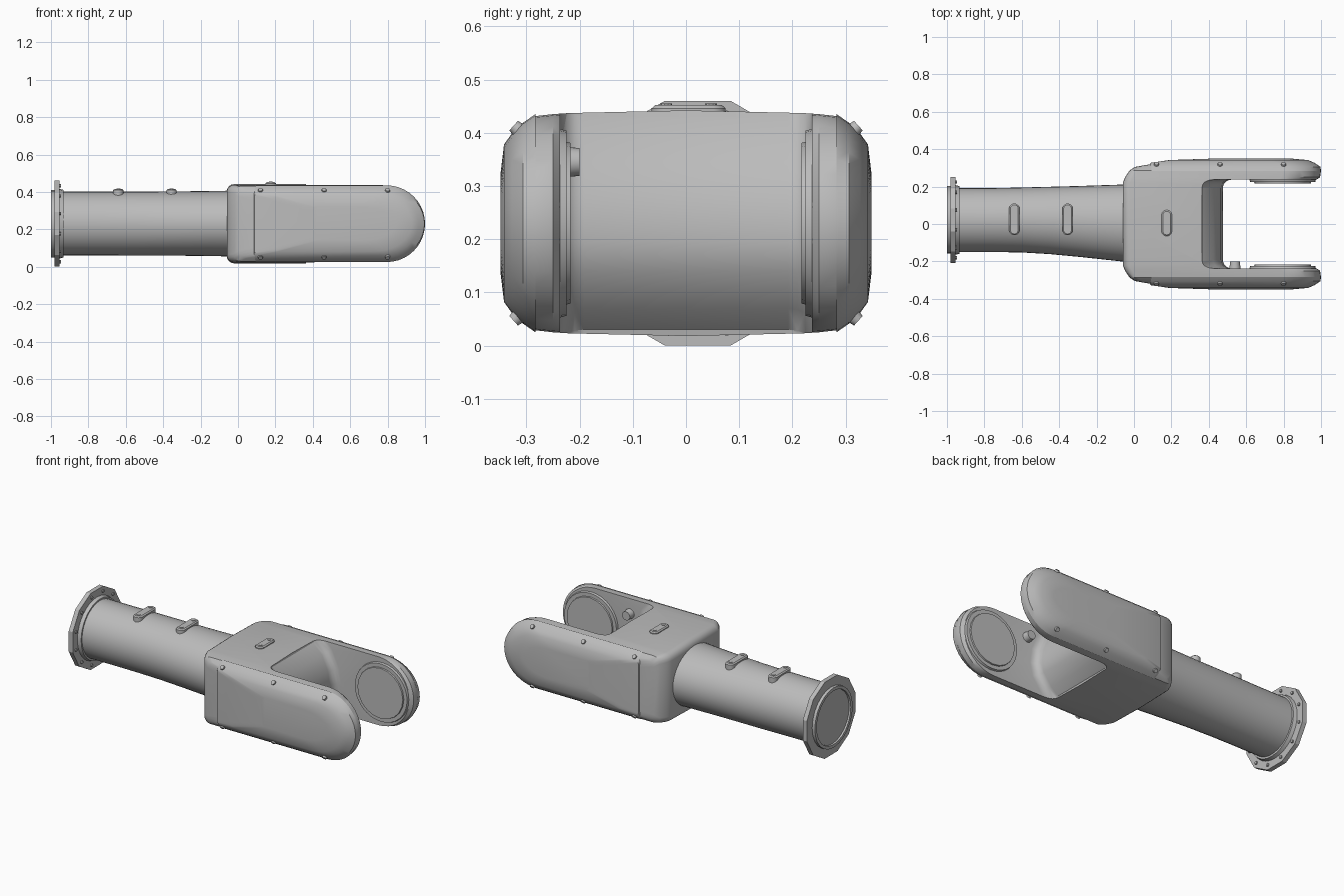
import bpy, bmesh, math
from mathutils import Vector, Matrix

if "Cube" in bpy.data.objects:
    bpy.data.objects.remove(bpy.data.objects["Cube"], do_unlink=True)

grey = bpy.data.materials.new("light grey metal")
grey.use_nodes = True
COLOUR = (0.5, 0.5, 0.5, 1)
grey.diffuse_color = COLOUR
grey.node_tree.nodes["Principled BSDF"].inputs["Base Color"].default_value = COLOUR

MID_Z = 0.23      # height of the long axis
TUBE_Y = 0.022    # sideways offset of the tube axis


def finish(bm, name, angle=35):
    bmesh.ops.recalc_face_normals(bm, faces=bm.faces)
    mesh = bpy.data.meshes.new(name)
    bm.to_mesh(mesh)
    bm.free()
    mesh.materials.append(grey)
    obj = bpy.data.objects.new(name, mesh)
    bpy.context.collection.objects.link(obj)
    if angle:
        smooth(obj, angle)
    return obj


def smooth(obj, angle):
    bpy.ops.object.select_all(action="DESELECT")
    obj.select_set(True)
    bpy.context.view_layer.objects.active = obj
    bpy.ops.object.shade_smooth_by_angle(angle=math.radians(angle))


def loft(name, rings, angle=35):
    """Skin a list of equal-length point rings and cap both ends."""
    bm = bmesh.new()
    rows = [[bm.verts.new(p) for p in ring] for ring in rings]
    n = len(rows[0])
    for a, b in zip(rows, rows[1:]):
        for i in range(n):
            j = (i + 1) % n
            bm.faces.new((a[i], a[j], b[j], b[i]))
    bm.faces.new(rows[0])
    bm.faces.new(rows[-1])
    return finish(bm, name, angle)


def disc(name, centre, axis, radius, depth, sides=24, bevel=0.0):
    """Cylinder centred on a point and pointing along an axis."""
    turn = Vector(axis).to_track_quat("Z", "Y").to_matrix().to_4x4()
    bm = bmesh.new()
    bmesh.ops.create_cone(bm, cap_ends=True, segments=sides, radius1=radius,
                          radius2=radius - bevel, depth=depth,
                          matrix=Matrix.Translation(centre) @ turn)
    return finish(bm, name)


def circle_x(x, y, z, ry, rz, sides, phase=0.0):
    angles = [2 * math.pi * (i + phase) / sides for i in range(sides)]
    return [(x, y + ry * math.cos(a), z + rz * math.sin(a)) for a in angles]


def side_outline(y, xl, xr, h, corner, steps=20):
    """Side outline: small corners at the rear, half ellipse at the tip."""
    cx = xr - 0.205
    pts = []
    for i in range(steps + 1):
        a = -math.pi / 2 + math.pi * i / steps
        pts.append((cx + (xr - cx) * math.cos(a), y, MID_Z + h * math.sin(a)))
    for start, sign in ((math.pi / 2, 1), (math.pi, -1)):
        for i in range(5):
            a = start + math.pi / 2 * i / 4
            pts.append((xl + corner + corner * math.cos(a), y,
                        MID_Z + sign * (h - corner) + corner * math.sin(a)))
    return pts


# Tube: round at the flange, widening into the fork
tube_stations = [(-0.96, -0.15, 0.192, 0.17), (-0.75, -0.15, 0.192, 0.17),
                 (-0.6, -0.152, 0.195, 0.171), (-0.45, -0.161, 0.199, 0.171),
                 (-0.3, -0.175, 0.203, 0.172), (-0.15, -0.191, 0.208, 0.174),
                 (-0.02, -0.205, 0.212, 0.176)]
loft("tube", [circle_x(x, (lo + hi) / 2, MID_Z + 0.001, (hi - lo) / 2, rz, 40)
              for x, lo, hi, rz in tube_stations])

# Flange: twelve-sided plate, hub rings, recessed end and bolts
plate_r = 0.23 / math.cos(math.pi / 12)
loft("flange_plate", [circle_x(x, TUBE_Y, MID_Z, plate_r, plate_r, 12, 0.5)
                      for x in (-0.982, -0.955)], 20)
disc("flange_collar", (-0.946, TUBE_Y, MID_Z), (1, 0, 0), 0.187, 0.024, 32, 0.006)
loft("flange_hub", [circle_x(x, TUBE_Y, MID_Z, r, r, 24) for x, r in
                    ((-0.97, 0.18), (-1.0, 0.18), (-1.0, 0.162), (-0.99, 0.16))])
for k in range(12):
    a = math.pi * (k + 0.5) / 6
    spot = (-0.953, TUBE_Y + 0.21 * math.cos(a), MID_Z + 0.21 * math.sin(a))
    disc("flange_bolt", spot, (1, 0, 0), 0.009, 0.012, 8)

# Fork body: side outlines stacked across the width
half = [(0.0, -0.06, 1.0, 0.212), (0.22, -0.06, 0.95, 0.207),
        (0.25, -0.048, 0.995, 0.205), (0.285, -0.025, 1.0, 0.201),
        (0.305, 0.005, 0.993, 0.184), (0.322, 0.1, 0.96, 0.166)]
layers = [(-y, a, b, h) for y, a, b, h in reversed(half[1:])] + half
fork = loft("fork_body", [side_outline(y, a, b, h, 0.04)
                          for y, a, b, h in layers], 0)

# Gap between the arms: cutter with a bulging back wall and soft corners
GAP = 0.237
wall = [(0.35, 0.5), (0.365, 0.43), (0.425, 0.37), (0.465, 0.28), (0.475, 0.2),
        (0.462, 0.14), (0.41, 0.07), (0.365, 0.03), (0.35, -0.05)]
bm = bmesh.new()
outline = wall + [(1.2, -0.05), (1.2, 0.5)]
face = bm.faces.new([bm.verts.new((x, -GAP, z)) for x, z in outline])
grown = bmesh.ops.extrude_face_region(bm, geom=[face])
bmesh.ops.translate(bm, vec=(0, 2 * GAP, 0),
                    verts=[v for v in grown["geom"] if isinstance(v, bmesh.types.BMVert)])
corner_edges = [e for e in bm.edges
                if all(v.co.x < 0.6 for v in e.verts)
                and abs(e.verts[0].co.y - e.verts[1].co.y) < 0.001]
bmesh.ops.bevel(bm, geom=corner_edges, offset=0.045, segments=4, profile=0.5,
                affect="EDGES")
cutter = finish(bm, "gap_cutter", 0)
cutter.hide_render = True
cut = fork.modifiers.new("gap", "BOOLEAN")
cut.operation = "DIFFERENCE"
cut.solver = "EXACT"
cut.object = cutter
bpy.context.view_layer.objects.active = fork
fork.select_set(True)
bpy.ops.object.modifier_apply(modifier="gap")
bpy.data.objects.remove(cutter, do_unlink=True)
smooth(fork, 32)

# Parts found on both arms
cover_layers = [(0.283, 0.08, 1.0, 0.205), (0.306, 0.08, 0.997, 0.189),
                (0.327, 0.088, 0.965, 0.169), (0.342, 0.19, 0.93, 0.148),
                (0.349, 0.4, 0.85, 0.09)]
for side, tag in ((-1, "front"), (1, "back")):
    loft(tag + "_arm_cover", [side_outline(side * y, a, b, h, 0.025)
                              for y, a, b, h in cover_layers])
    # Bearing pad facing into the gap
    disc(tag + "_bearing_ring", (0.795, side * 0.232, MID_Z), (0, -side, 0),
         0.178, 0.014, 32, 0.004)
    disc(tag + "_bearing_face", (0.795, side * 0.226, MID_Z), (0, -side, 0),
         0.155, 0.018, 20, 0.004)
    # Cover screws along both long edges
    for x in (0.12, 0.46, 0.8):
        for up in (-1, 1):
            spot = (x, side * 0.318, MID_Z + up * 0.178)
            disc(tag + "_cover_screw", spot, (0, side, up * 0.9), 0.015, 0.016, 12, 0.003)

# Knob on the inside of the front arm
disc("inner_knob", (0.54, -0.22, 0.345), (0, 1, 0), 0.03, 0.04, 16, 0.004)


# Cable clips: rounded bars with two screws
def clip(name, x, y, bottom, top, length):
    radius, straight = 0.028, length / 2 - 0.028

    def ring(z, r):
        pts = []
        for i in range(16):
            a = 2 * math.pi * (i + 0.5) / 16
            pts.append((x + r * math.cos(a),
                        y + math.copysign(straight, math.sin(a)) + r * math.sin(a), z))
        return pts
    loft(name, [ring(bottom, radius), ring(top - 0.006, radius), ring(top, radius - 0.007)])
    for s in (-1, 1):
        disc(name + "_screw", (x, y + s * straight, top), (0, 0, 1), 0.011, 0.006, 10)


clip("rear_cable_clip", -0.64, 0.025, 0.37, 0.415, 0.17)
clip("middle_cable_clip", -0.355, 0.025, 0.37, 0.415, 0.17)
clip("fork_cable_clip", 0.175, 0.005, 0.43, 0.452, 0.14)
